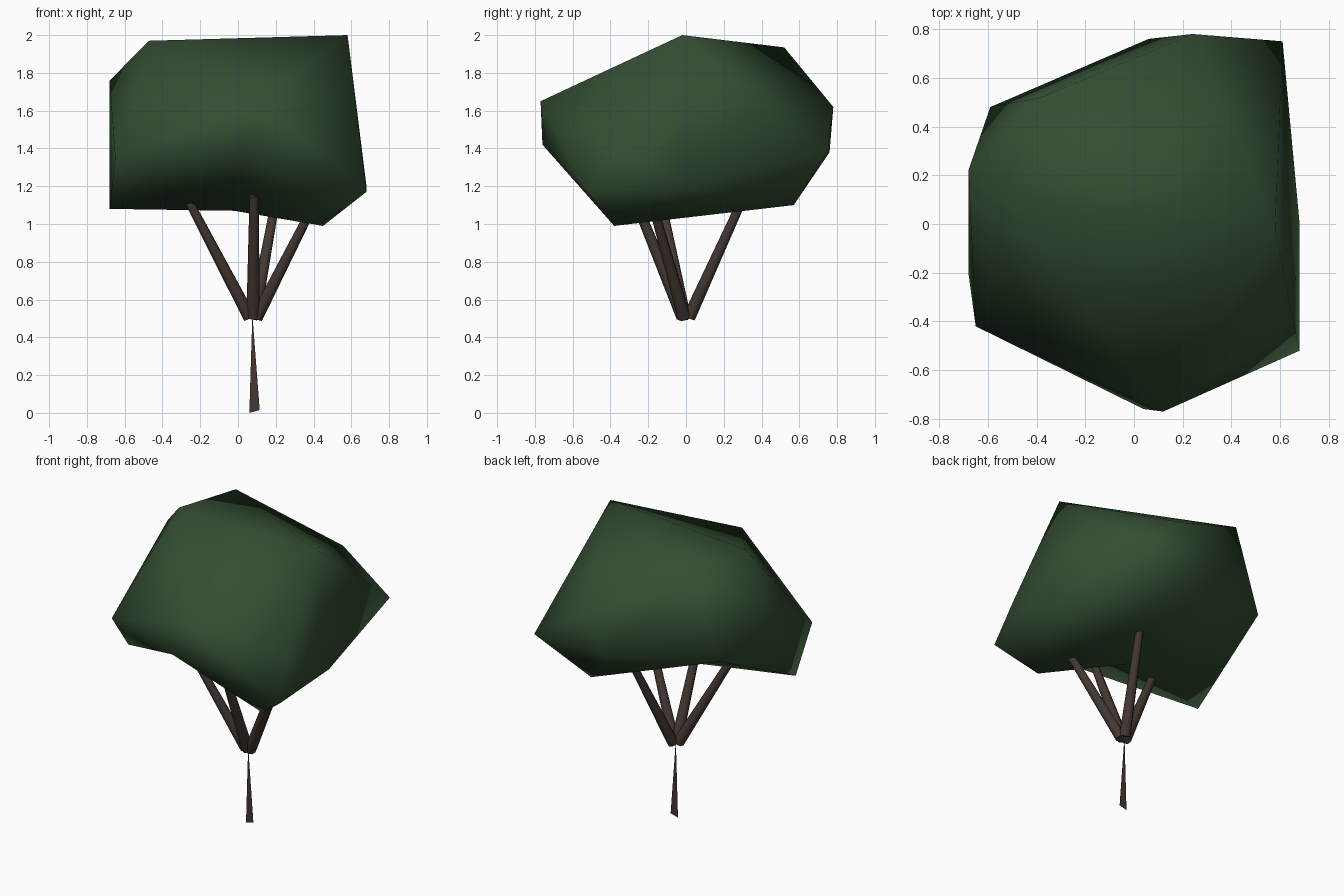
import bpy, bmesh, math
from mathutils import Vector

if "Cube" in bpy.data.objects:
    bpy.data.objects.remove(bpy.data.objects["Cube"])


def material(name, rgb):
    m = bpy.data.materials.new(name)
    m.diffuse_color = (*rgb, 1)
    m.use_nodes = True
    m.node_tree.nodes["Principled BSDF"].inputs["Base Color"].default_value = m.diffuse_color
    return m


LEAF = material("leaf green", (0.032, 0.075, 0.032))
BARK = material("bark brown", (0.056, 0.039, 0.033))


def finish(bm, name, mat, smooth=True):
    me = bpy.data.meshes.new(name)
    bm.to_mesh(me)
    bm.free()
    me.materials.append(mat)
    for p in me.polygons:
        p.use_smooth = smooth
    ob = bpy.data.objects.new(name, me)
    bpy.context.collection.objects.link(ob)
    return ob


# Foliage: irregular faceted crown, wrapped around its corner points
corners = [
    (0.58, -0.02, 2.0), (-0.47, 0.04, 1.97), (-0.38, 0.52, 1.935),      # top
    (-0.68, 0.22, 1.76), (0.12, -0.77, 1.65), (0.24, 0.78, 1.62),       # shoulders
    (0.65, -0.38, 1.42), (0.04, -0.76, 1.42), (-0.65, -0.42, 1.35),     # waist
    (-0.59, 0.48, 1.41), (0.06, 0.76, 1.38), (0.61, 0.75, 1.38),
    (0.68, -0.52, 1.17), (0.68, 0.0, 1.2),                              # lower right
]
base = [(0.45, -0.38, 0.99), (-0.68, -0.2, 1.08), (0.31, 0.57, 1.10)]   # underside
bm = bmesh.new()
for c in corners:
    bm.verts.new(c)
front, left, back = [bm.verts.new(c) for c in base]
bmesh.ops.convex_hull(bm, input=bm.verts[:])

# Hollow the underside: reopen the faces along two lower edges, fan to a centre
under = {f for e in bm.edges if left in e.verts and (front in e.verts or back in e.verts)
         for f in e.link_faces}
if under:
    bmesh.ops.delete(bm, geom=list(under), context='FACES')
    centre = bm.verts.new((-0.02, 0.0, 1.07))
    for e in [e for e in bm.edges if len(e.link_faces) == 1]:
        bm.faces.new((*e.verts, centre))
    bmesh.ops.delete(bm, geom=[e for e in bm.edges if not e.link_faces], context='EDGES')
bmesh.ops.recalc_face_normals(bm, faces=bm.faces[:])
finish(bm, "foliage", LEAF)

# Branches: four tapered poles spreading from the fork
fork = Vector((0.08, 0.0, 0.47))
tips = {"left_branch": (-0.26, -0.13, 1.12), "front_branch": (0.085, -0.28, 1.15),
        "back_branch": (0.20, 0.30, 1.13), "right_branch": (0.39, -0.17, 1.08)}
for name, tip in tips.items():
    axis = Vector(tip) - fork
    start = fork + axis.normalized() * 0.04
    axis = Vector(tip) - start
    bm = bmesh.new()
    bmesh.ops.create_cone(bm, cap_ends=True, segments=8, radius1=0.036,
                          radius2=0.024, depth=axis.length)
    bmesh.ops.rotate(bm, verts=bm.verts[:],
                     matrix=axis.to_track_quat('Z', 'Y').to_matrix())
    bmesh.ops.translate(bm, verts=bm.verts[:], vec=start + axis / 2)
    ob = finish(bm, name, BARK)
    bpy.context.view_layer.objects.active = ob
    ob.select_set(True)
    bpy.ops.object.shade_smooth_by_angle(angle=math.radians(50))
    ob.select_set(False)

# Trunk: a flat sliver tapering up to the fork
bm = bmesh.new()
bm.faces.new([bm.verts.new(c) for c in
              ((0.06, 0, 0), (0.115, 0, 0.015), (0.076, 0, 0.52))])
finish(bm, "trunk", BARK, smooth=False)
